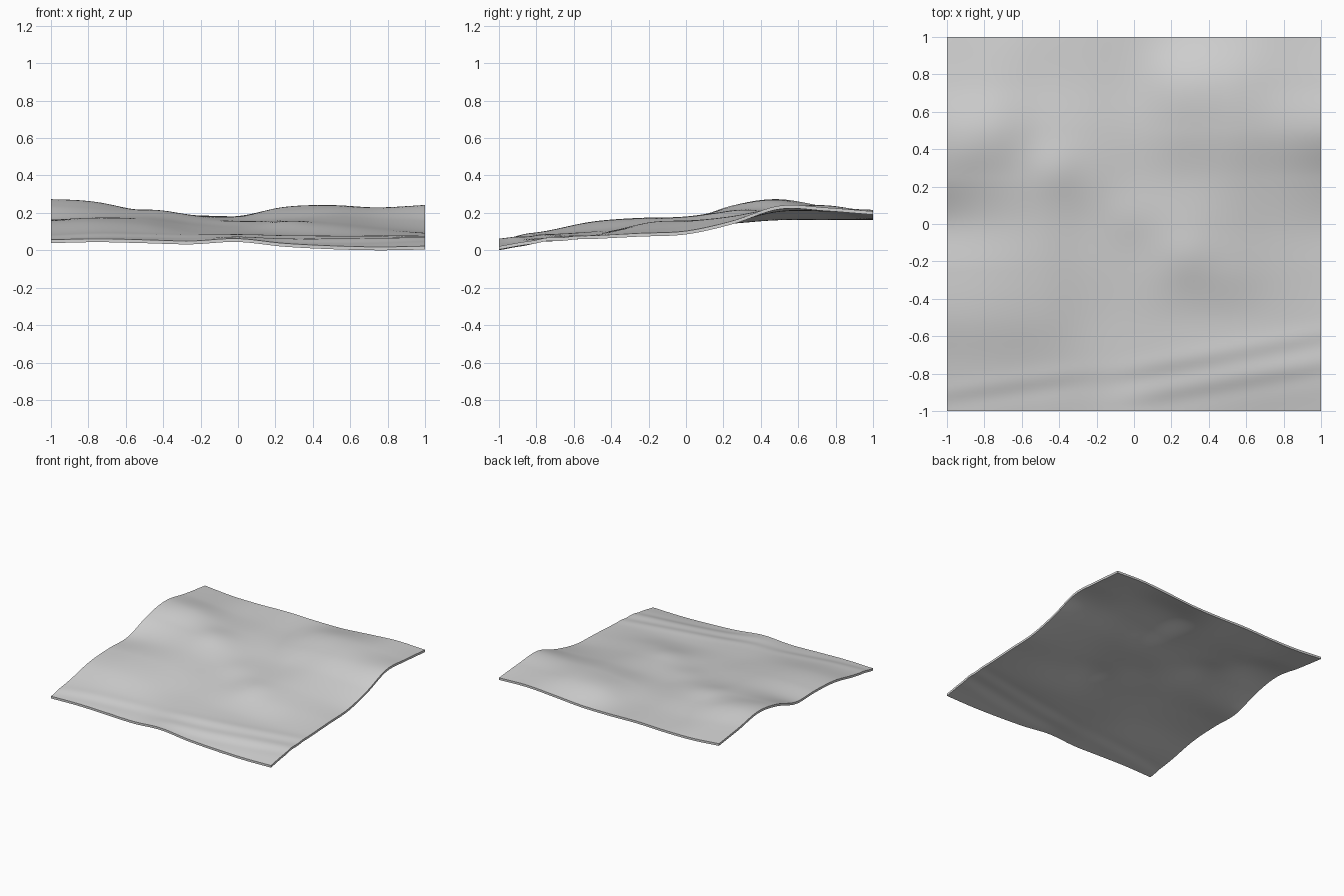
import bpy, bmesh, math
from mathutils import Vector

cube = bpy.data.objects.get("Cube")
if cube:
    bpy.data.objects.remove(cube, do_unlink=True)

THICKNESS = 0.018
CELLS = 100

# Sparse height samples in hundredths, rows front to back, columns -x to +x
HEIGHTS = [
    (6.0, 6.4, 5.8, 5.2, 6.6, 4, 2.6, 2, 2.4),
    (10, 10.5, 9.5, 8.5, 8.5, 7.5, 7, 6.7, 6.6),
    (15, 15.5, 14, 11, 10, 9, 8.5, 8.3, 8),
    (16.5, 17.5, 16.5, 13.5, 12.3, 13, 13, 11, 9.3),
    (16.5, 18, 18, 15.3, 14.3, 15.7, 15.5, 13, 10.5),
    (24, 22.5, 20.5, 18.3, 16.2, 17.3, 18.5, 17, 16),
    (27.3, 25.8, 20.8, 19, 18.2, 21.5, 23, 22.6, 24),
    (23.5, 21.5, 18.7, 18.5, 18.5, 23.3, 24.2, 22.8, 23),
    (20.3, 18.4, 18.2, 18.8, 18.3, 18.5, 20.3, 21.8, 21),
]

# Shallow terrace lips: start x, start y, end x, end y
TERRACES = [
    (-0.1, -0.82, 1.1, -0.6),
    (0, -0.95, 1.1, -0.76),
    (-1.1, -0.94, -0.25, -0.82),
]

# Low mounds: x, y, rise
MOUNDS = [(-0.42, 0.3, 0.016), (0.28, -0.17, 0.014), (-0.03, 0.04, 0.01),
          (-0.9, 0.38, 0.006)]


def spline(values, u):
    """Smooth curve through evenly spaced values, u from -1 to 1."""
    last = len(values) - 1
    t = (u + 1) / 2 * last
    i = min(max(int(t), 0), last - 1)
    f = t - i
    b, c = values[i], values[i + 1]
    a = values[i - 1] if i > 0 else 2 * b - c
    d = values[i + 2] if i + 2 <= last else 2 * c - b
    return b + f / 2 * (c - a + f * (2 * a - 5 * b + 4 * c - d
                                     + f * (3 * (b - c) + d - a)))


def terrace(x, y, line):
    """A soft local step across a slanted line, fading at its ends."""
    x0, y0, x1, y1 = line
    s = (x - x0) / (x1 - x0)
    fade = 1 / (1 + math.exp(-12 * (x - x0))) / (1 + math.exp(12 * (x - x1)))
    d = (y - y0 - s * (y1 - y0)) / 0.06
    return 0.008 * fade * d * math.exp(-d * d)


def mound(x, y, spot):
    """A rounded rise at one spot."""
    mx, my, rise = spot
    return rise * math.exp(-((x - mx) ** 2 + (y - my) ** 2) / 0.02)


def height(x, y):
    base = spline([spline(row, x) for row in HEIGHTS], y) / 100
    return (base + sum(terrace(x, y, line) for line in TERRACES)
            + sum(mound(x, y, spot) for spot in MOUNDS))


# Upper ground surface
bm = bmesh.new()
bmesh.ops.create_grid(bm, x_segments=CELLS, y_segments=CELLS, size=1)
for v in bm.verts:
    v.co.z = height(v.co.x, v.co.y)

# Matching underside and the rim that joins both
copy = bmesh.ops.duplicate(bm, geom=bm.verts[:] + bm.edges[:] + bm.faces[:])
under = [g for g in copy["geom"] if isinstance(g, bmesh.types.BMVert)]
bmesh.ops.translate(bm, verts=under, vec=Vector((0, 0, -THICKNESS)))
rim = [e for e in bm.edges if e.is_boundary]
bmesh.ops.bridge_loops(bm, edges=rim)
bmesh.ops.recalc_face_normals(bm, faces=bm.faces[:])

# Rest the sheet on the floor
low = min(v.co.z for v in bm.verts)
bmesh.ops.translate(bm, verts=bm.verts[:], vec=Vector((0, 0, -low)))

mesh = bpy.data.meshes.new("terrain_sheet")
bm.to_mesh(mesh)
bm.free()
terrain = bpy.data.objects.new("terrain_sheet", mesh)
bpy.context.collection.objects.link(terrain)

# Plain grey material
grey = bpy.data.materials.new("light_grey")
grey.use_nodes = True
color = (0.65, 0.65, 0.65, 1)
grey.diffuse_color = color
grey.node_tree.nodes["Principled BSDF"].inputs["Base Color"].default_value = color
mesh.materials.append(grey)

# Smooth ground with a crisp rim
bpy.context.view_layer.objects.active = terrain
terrain.select_set(True)
bpy.ops.object.shade_smooth_by_angle(angle=math.radians(40))
